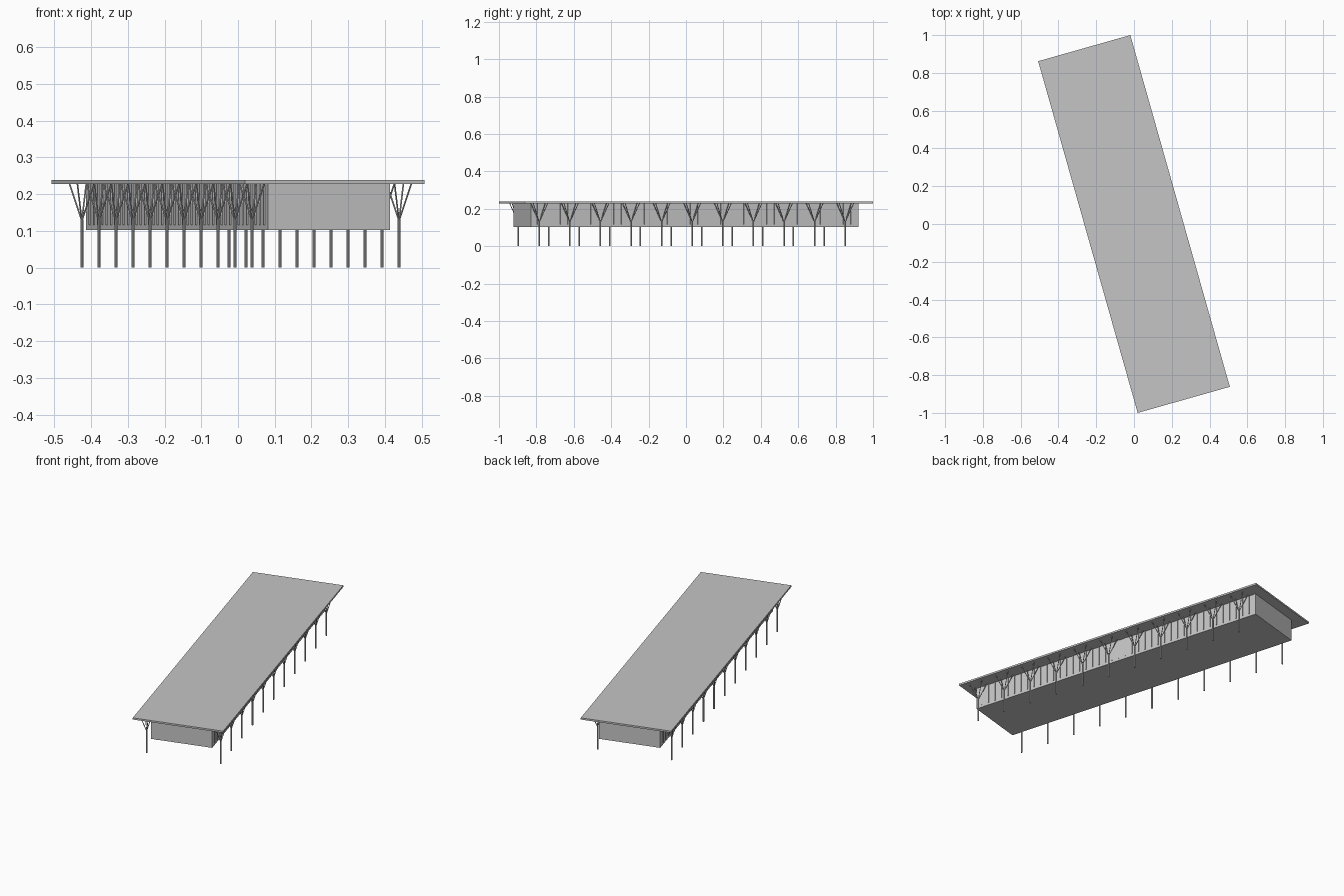
import bpy, math
from mathutils import Vector, Matrix

cube = bpy.data.objects.get("Cube")
if cube:
    bpy.data.objects.remove(cube, do_unlink=True)

# Everything is laid out along y, then turned about z
TURN = Matrix.Rotation(math.radians(15.8), 4, 'Z')
ROOF_BASE, ROOF_TOP, FLOOR, FORK = 0.228, 0.238, 0.102, 0.131

grey = bpy.data.materials.new("light grey")
grey.use_nodes = True
colour = (0.56, 0.56, 0.56, 1)
grey.diffuse_color = colour
grey.node_tree.nodes["Principled BSDF"].inputs["Base Color"].default_value = colour


def finish(name):
    ob = bpy.context.object
    ob.name = name
    ob.data.materials.append(grey)
    return ob


def box(name, centre, size):
    bpy.ops.mesh.primitive_cube_add(size=1)
    ob = finish(name)
    ob.data.transform(TURN @ Matrix.Translation(centre) @ Matrix.Diagonal((*size, 1)))
    return ob


def rod(name, start, end, radius, sides):
    start, end = Vector(start), Vector(end)
    axis = end - start
    bpy.ops.mesh.primitive_cylinder_add(vertices=sides, radius=radius, depth=axis.length)
    ob = finish(name)
    spin = axis.to_track_quat('Z', 'Y').to_matrix().to_4x4()
    ob.data.transform(TURN @ Matrix.Translation((start + end) / 2) @ spin)
    bpy.ops.object.shade_smooth_by_angle()
    return ob


def join(parts, name):
    bpy.ops.object.select_all(action='DESELECT')
    for p in parts:
        p.select_set(True)
    bpy.context.view_layer.objects.active = parts[0]
    bpy.ops.object.join()
    parts[0].name = name


# Roof slab and raised hall
box("roof", (0, 0, (ROOF_BASE + ROOF_TOP) / 2), (0.507, 1.935, ROOF_TOP - ROOF_BASE))
box("hall", (0, 0, (FLOOR + ROOF_BASE) / 2), (0.344, 1.818, ROOF_BASE - FLOOR))

for side, label in ((1, "left"), (-1, "right")):
    # Slim upright fins on the long wall
    fins = [box("fin", (side * 0.173, -0.874 + i * 0.0425, 0.172), (0.006, 0.004, 0.112))
            for i in range(42)]
    join(fins, label + "_wall_fins")

    # Row of tree columns, each forking into four branches
    for i in range(11):
        x, y = side * 0.208, -0.874 + i * 0.17
        parts = [rod("trunk", (x, y, 0), (x, y, FORK), 0.0042, 10)]
        for dx in (-0.024, 0.024):
            for dy in (-0.04, 0.04):
                parts.append(rod("branch", (x, y, FORK - 0.003),
                                 (x + dx, y + dy, ROOF_BASE + 0.001), 0.0022, 8))
        join(parts, f"{label}_tree_column_{i + 1}")
